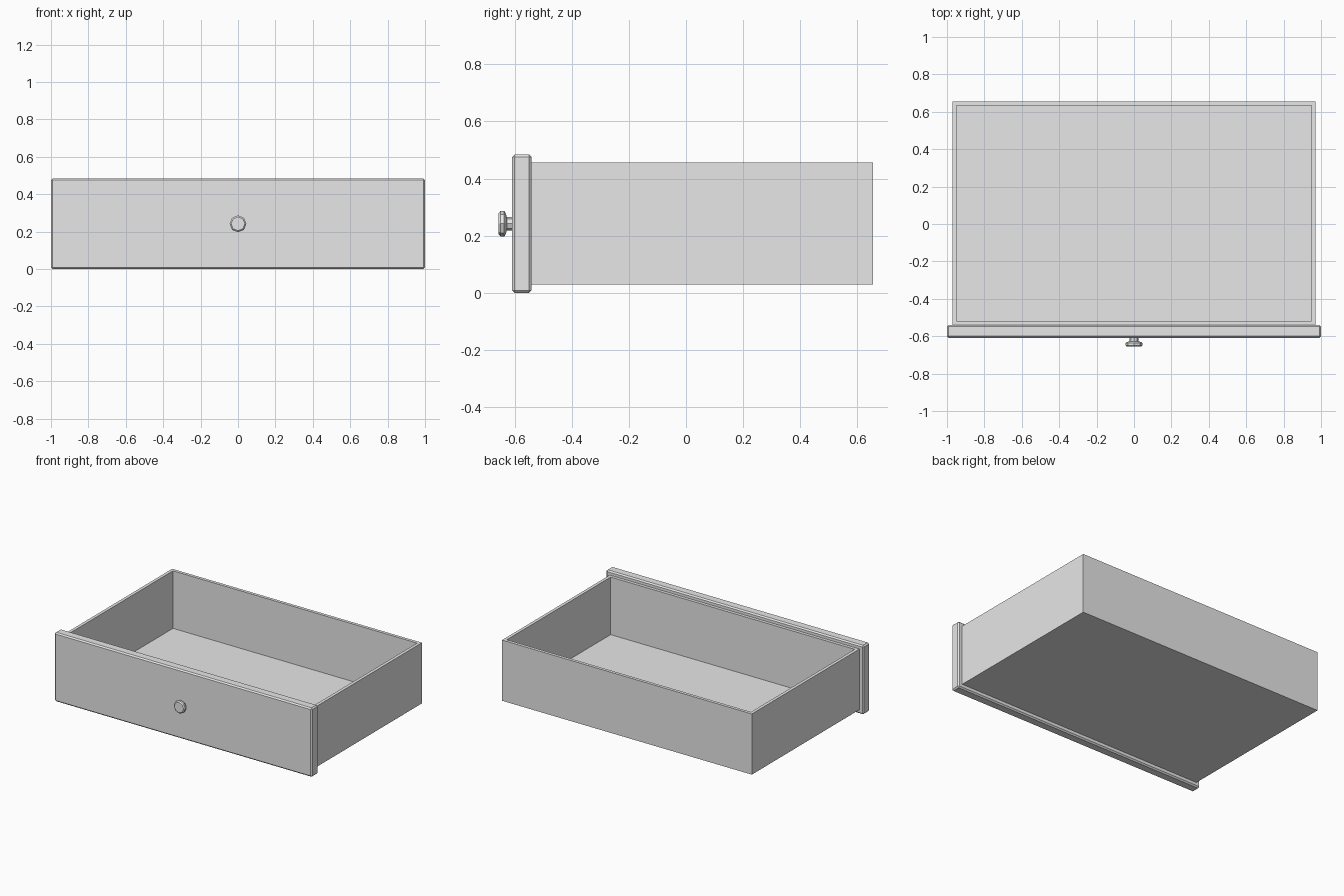
import bpy
import bmesh
import math
from mathutils import Matrix

cube = bpy.data.objects.get("Cube")
if cube:
    bpy.data.objects.remove(cube, do_unlink=True)

grey = bpy.data.materials.new("light_grey")
grey.use_nodes = True
grey.diffuse_color = (0.8, 0.8, 0.8, 1)
grey.node_tree.nodes["Principled BSDF"].inputs["Base Color"].default_value = (0.8, 0.8, 0.8, 1)


def make_object(name, bm):
    bmesh.ops.recalc_face_normals(bm, faces=bm.faces)
    mesh = bpy.data.meshes.new(name)
    bm.to_mesh(mesh)
    bm.free()
    mesh.materials.append(grey)
    obj = bpy.data.objects.new(name, mesh)
    bpy.context.collection.objects.link(obj)
    return obj


def box_mesh(low, high):
    bm = bmesh.new()
    size = [b - a for a, b in zip(low, high)]
    middle = [(a + b) / 2 for a, b in zip(low, high)]
    bmesh.ops.create_cube(bm, size=1, matrix=Matrix.Translation(middle) @ Matrix.Diagonal((*size, 1)))
    return bm


# Open tray: inset the top face for the rim, then sink it to the floor
bm = box_mesh((-0.97, -0.54, 0.03), (0.97, 0.655, 0.456))
bm.normal_update()
top = max(bm.faces, key=lambda f: f.calc_center_median().z)
bmesh.ops.inset_region(bm, faces=[top], thickness=0.022, use_even_offset=True)
sunk = bmesh.ops.extrude_face_region(bm, geom=[top])["geom"]
bmesh.ops.translate(bm, vec=(0, 0, -0.404), verts=[v for v in sunk if isinstance(v, bmesh.types.BMVert)])
if top.is_valid:
    bmesh.ops.delete(bm, geom=[top], context="FACES_ONLY")
make_object("drawer_tray", bm)

# Front panel with chamfered edges
panel = make_object("front_panel", box_mesh((-1, -0.609, 0), (1, -0.54, 0.484)))
chamfer = panel.modifiers.new("chamfer", "BEVEL")
chamfer.width = 0.009
chamfer.segments = 1

# Turned knob: eight-sided rings along -y, as (radius, y)
profile = [(0.023, -0.605), (0.023, -0.627), (0.037, -0.631),
           (0.045, -0.636), (0.045, -0.649), (0.037, -0.656)]
SIDES = 8
bm = bmesh.new()
rings = []
for radius, y in profile:
    angles = [2 * math.pi * i / SIDES for i in range(SIDES)]
    rings.append([bm.verts.new((radius * math.cos(a), y, 0.242 + radius * math.sin(a))) for a in angles])
for near, far in zip(rings, rings[1:]):
    for i in range(SIDES):
        j = (i + 1) % SIDES
        bm.faces.new((near[i], near[j], far[j], far[i]))
bm.faces.new(rings[0])
bm.faces.new(rings[-1])
make_object("knob", bm)
